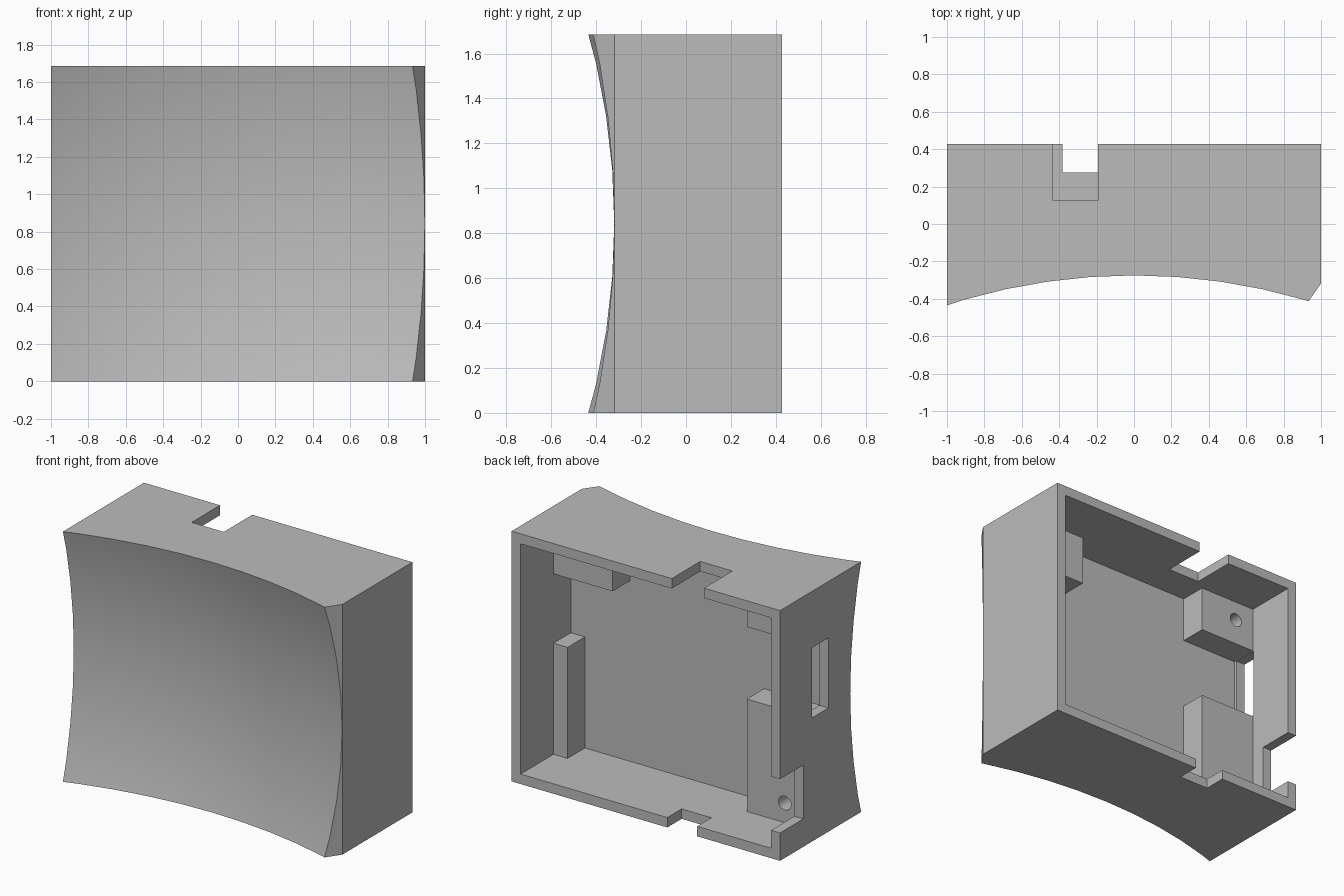
import bpy
import bmesh
from mathutils import Matrix, Vector

if "Cube" in bpy.data.objects:
    bpy.data.objects.remove(bpy.data.objects["Cube"], do_unlink=True)

HEIGHT, BACK, WALL, FLOOR = 1.685, 0.427, 0.067, -0.107
MID = HEIGHT / 2
LUG_TOP = 0.077

grey = bpy.data.materials.new("plain grey")
grey.use_nodes = True
colour = (0.5, 0.5, 0.5, 1)
grey.diffuse_color = colour
grey.node_tree.nodes["Principled BSDF"].inputs["Base Color"].default_value = colour


def add_object(name, bm):
    bmesh.ops.recalc_face_normals(bm, faces=bm.faces)
    mesh = bpy.data.meshes.new(name)
    bm.to_mesh(mesh)
    bm.free()
    mesh.materials.append(grey)
    obj = bpy.data.objects.new(name, mesh)
    bpy.context.scene.collection.objects.link(obj)
    return obj


def box(name, x, y, z):
    """Box from (low, high) pairs on each axis."""
    bm = bmesh.new()
    low, high = Vector((x[0], y[0], z[0])), Vector((x[1], y[1], z[1]))
    size = Matrix.Diagonal((high - low).to_4d())
    bmesh.ops.create_cube(bm, size=1, matrix=Matrix.Translation((low + high) / 2) @ size)
    return add_object(name, bm)


def prism(name, outline, height):
    bm = bmesh.new()
    face = bm.faces.new([bm.verts.new((x, y, 0)) for x, y in outline])
    top = bmesh.ops.extrude_face_region(bm, geom=[face])["geom"]
    verts = [v for v in top if isinstance(v, bmesh.types.BMVert)]
    bmesh.ops.translate(bm, vec=(0, 0, height), verts=verts)
    return add_object(name, bm)


def cut(target, cutter):
    """Subtract the cutter, apply the result and remove the cutter."""
    cutter.hide_render = True
    bpy.context.view_layer.objects.active = target
    mod = target.modifiers.new("cut", 'BOOLEAN')
    mod.operation, mod.solver, mod.object = 'DIFFERENCE', 'EXACT', cutter
    bpy.ops.object.modifier_apply(modifier=mod.name)
    bpy.data.objects.remove(cutter, do_unlink=True)


def smooth(obj):
    bpy.ops.object.select_all(action='DESELECT')
    obj.select_set(True)
    bpy.context.view_layer.objects.active = obj
    bpy.ops.object.shade_smooth_by_angle(angle=0.4)


# Shell: block with one bevelled front corner
shell = prism("housing_shell", [(-1, BACK), (1, BACK), (1, -0.318),
                                (0.865, -0.51), (-1, -0.51)], HEIGHT)

# Dished front
RADIUS = 3.35
bm = bmesh.new()
bmesh.ops.create_uvsphere(bm, u_segments=88, v_segments=44, radius=RADIUS,
                          matrix=Matrix.Translation((0, -0.165 - RADIUS, MID)))
cut(shell, add_object("dish_cutter", bm))

# Open back cavity
inner = 1 - WALL
cut(shell, box("cavity_cutter", (-inner, inner), (FLOOR, 1), (WALL, HEIGHT - WALL)))

# Notches in the top, bottom and side walls, and the side slot
for name, x, y, z in [
    ("top_notch", (-0.433, -0.193), (0.125, 1), (HEIGHT - 0.1, 2)),
    ("bottom_notch", (-0.382, -0.16), (0.275, 1), (-0.1, 0.1)),
    ("side_notch", (-1.1, -0.9), (0.18, 1), (0.188, 0.55)),
    ("side_slot", (-1.1, -0.9), (-0.086, 0.085), (0.833, 1.305)),
]:
    cut(shell, box(name, x, y, z))
smooth(shell)

# Inner lugs, sunk slightly into the walls and floor
depth = (FLOOR - 0.02, LUG_TOP)
low, high = WALL - 0.03, HEIGHT - WALL + 0.03
side = inner + 0.03
box("left_lower_post", (0.828, side), depth, (low, 0.815))
upper_left = box("left_upper_lug", (0.493, side), depth, (1.282, high))
lower_right = box("right_lower_lug", (-side, -0.507), depth, (low, 0.824))
upper_right = box("right_upper_lug", (-side, -0.507), depth, (1.31, high))

# Screw holes
for lug, x, z in [(upper_left, 0.79, 1.486), (upper_right, -0.79, 1.486),
                  (lower_right, -0.79, 0.199)]:
    bm = bmesh.new()
    place = Matrix.Translation((x, LUG_TOP, z)) @ Matrix.Rotation(1.5708, 4, 'X')
    bmesh.ops.create_cone(bm, cap_ends=True, segments=32, radius1=0.047,
                          radius2=0.047, depth=0.3, matrix=place)
    cut(lug, add_object("hole_cutter", bm))
    smooth(lug)
